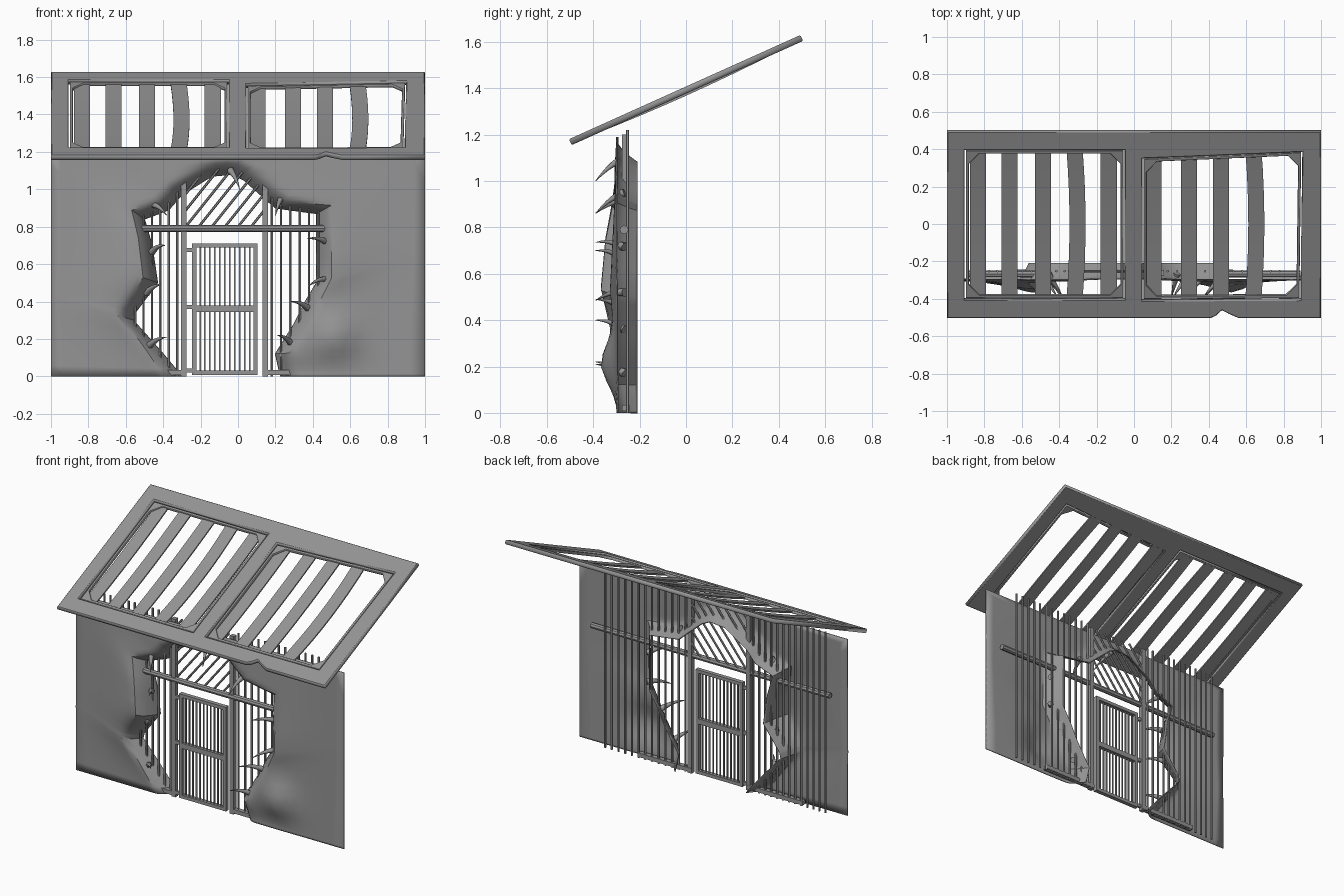
import bpy, bmesh, math
from mathutils import Vector

if bpy.data.objects.get("Cube"):
    bpy.data.objects.remove(bpy.data.objects["Cube"], do_unlink=True)

grey = bpy.data.materials.new("weathered_grey")
grey.use_nodes = True
grey.diffuse_color = (0.3, 0.3, 0.3, 1)
grey.node_tree.nodes["Principled BSDF"].inputs["Base Color"].default_value = (0.3, 0.3, 0.3, 1)


def add(name, data):
    ob = bpy.data.objects.new(name, data)
    bpy.context.collection.objects.link(ob)
    data.materials.append(grey)
    return ob


def from_bmesh(name, bm, smooth=True):
    bmesh.ops.recalc_face_normals(bm, faces=bm.faces)
    me = bpy.data.meshes.new(name)
    bm.to_mesh(me)
    bm.free()
    if smooth:
        me.shade_smooth()
        me.set_sharp_from_angle(angle=math.radians(35))
    return add(name, me)


def box(bm, x0, x1, y0, y1, z0, z1):
    verts = bmesh.ops.create_cube(bm, size=1)["verts"]
    for v in verts:
        v.co = ((x0 + x1) / 2 + v.co.x * (x1 - x0), (y0 + y1) / 2 + v.co.y * (y1 - y0),
                (z0 + z1) / 2 + v.co.z * (z1 - z0))


def rod(bm, a, b, r, sides=8):
    a, b = Vector(a), Vector(b)
    verts = bmesh.ops.create_cone(bm, cap_ends=True, segments=sides, radius1=r, radius2=r,
                                  depth=(b - a).length)["verts"]
    turn = (b - a).to_track_quat('Z', 'Y')
    for v in verts:
        v.co = turn @ v.co + (a + b) / 2


# Torn wall sheet: rim points are x, z and how far the sheet swells forward beside them
RIM = [(-.30, 0, 0), (-.40, .12, .01), (-.56, .30, .03), (-.55, .34, .03), (-.43, .50, .07),
       (-.46, .70, .05), (-.50, .84, .02), (-.37, .89, .01), (-.30, .97, .01), (-.14, 1.07, 0),
       (-.03, 1.08, 0), (.03, 1.05, 0), (.20, .90, .01), (.42, .87, .01), (.42, .50, .03),
       (.36, .40, .02), (.30, .28, .02), (.20, .12, .02), (.22, .03, 0), (.23, 0, 0)]
LEFT_TOP, RIGHT_TOP = RIM[6], RIM[13]
WALL_Y, TOP, RINGS, SPLIT = -.295, 1.19, 16, 3


def border_point(p, i):
    # Sides of the hole run to the wall's side edges, its top to the top edge
    if i <= RIM.index(LEFT_TOP) * SPLIT:
        return Vector((-1, p.y / LEFT_TOP[1] * TOP))
    if i >= RIM.index(RIGHT_TOP) * SPLIT:
        return Vector((1, p.y / RIGHT_TOP[1] * TOP))
    return Vector((-1 + 2 * (p.x - LEFT_TOP[0]) / (RIGHT_TOP[0] - LEFT_TOP[0]), TOP))


def wall_y(c, d, swell):
    pressed_in = .085 * max(0, 1 - d / .085) ** 1.3
    swollen = swell * d / .1 * math.exp(1 - d / .1)
    dent = .06 * math.exp(-((c.x - .52) ** 2 + (c.y - .21) ** 2) / .012) * min(1, d / .1)
    return WALL_Y + pressed_in - swollen - dent


rim = []
for a, b in zip(RIM, RIM[1:]):
    rim += [Vector(a).lerp(Vector(b), k / SPLIT) for k in range(SPLIT)]
rim.append(Vector(RIM[-1]))
bm = bmesh.new()
rows = []
for j in range(RINGS + 1):
    row = []
    for i, p in enumerate(rim):
        c = p.xy.lerp(border_point(p, i), (j / RINGS) ** 1.7)
        row.append(bm.verts.new((c.x, wall_y(c, (c - p.xy).length, p.z), c.y)))
    rows.append(row)
for r0, r1 in zip(rows, rows[1:]):
    for i in range(len(r0) - 1):
        bm.faces.new((r0[i], r0[i + 1], r1[i + 1], r1[i]))
wall = from_bmesh("torn_wall", bm)
solid = wall.modifiers.new("thickness", 'SOLIDIFY')
solid.thickness = .006
solid.offset = 0

# Grid of upright bars behind the wall
BAR_Y = -.252
bm = bmesh.new()
for i in range(13):
    for x in (.18 + .05 * i, -.325 - .045 * i):
        rod(bm, (x, BAR_Y, 0), (x, BAR_Y, 1.22), .007, sides=6)
from_bmesh("upright_bars", bm)

# Slanted bars above the door, clipped between the posts
bm = bmesh.new()
X0, X1, Z0, Z1, SLOPE = -.28, .14, .8, 1.2, 1.25
for i in range(10):
    x = X0 - .28 + .07 * i
    lo, hi = max(X0, x), min(X1, x + (Z1 - Z0) / SLOPE)
    if hi - lo > .02:
        rod(bm, (lo, BAR_Y, Z0 + (lo - x) * SLOPE), (hi, BAR_Y, Z0 + (hi - x) * SLOPE), .007, sides=6)
from_bmesh("slanted_bars", bm)

# Door posts, cross rail and base rails
bm = bmesh.new()
for x in (-.29, .145):
    box(bm, x - .015, x + .015, -.275, -.245, 0, 1.2)
from_bmesh("door_posts", bm, False)
bm = bmesh.new()
rod(bm, (-.89, -.267, .79), (.89, -.267, .79), .019)
from_bmesh("cross_rail", bm)
bm = bmesh.new()
for x0, x1 in ((-.70, -.28), (.13, .53)):
    box(bm, x0, x1, -.275, -.243, .008, .035)
from_bmesh("base_rails", bm, False)

# Barred door with hinges
bm = bmesh.new()
L, R, B, T = -.245, .105, .008, .71
for x in (L, R - .022):
    box(bm, x, x + .022, -.28, -.25, B, T)
for z in (B, .345, T - .022):
    box(bm, L, R, -.279, -.251, z, z + (.035 if z == .345 else .022))
for z in (.02, .36, .665):
    box(bm, -.28, L, -.273, -.257, z, z + .022)
for i in range(11):
    x = L + .042 + i * .0265
    box(bm, x - .004, x + .004, -.269, -.261, B, T)
from_bmesh("barred_door", bm, False)

# Curved spikes around the torn rim: head x, z then tip x, z
SPIKES = [(-.46, .92, -.38, .86), (-.46, .665, -.39, .70), (-.49, .445, -.41, .49),
          (-.48, .16, -.38, .21), (.48, .715, .37, .735), (.48, .52, .38, .485),
          (.38, .36, .28, .40), (.29, .17, .21, .22), (.23, .95, .20, .86), (-.04, 1.10, .01, 1.0)]
for n, (hx, hz, tx, tz) in enumerate(SPIKES):
    cu = bpy.data.curves.new("spike", 'CURVE')
    cu.dimensions = '3D'
    cu.bevel_depth = .02
    cu.bevel_resolution = 1
    cu.use_fill_caps = True
    sp = cu.splines.new('POLY')
    sp.points.add(5)
    for k, pt in enumerate(sp.points):
        t = k / 5
        z = hz + (tz - hz) * t + .012 * math.sin(math.pi * t)
        pt.co = (hx + (tx - hx) * t, -.265 - .125 * t, z, 1)
        pt.radius = 1 - .93 * t
    add(f"spike_{n + 1}", cu)

# Sloping roof: flat shapes drawn in the roof plane, then tilted
TILT = math.atan(.45)
STRETCH = 1 / math.cos(TILT)


def roof_plate(name, loops, half, bevel, lift):
    cu = bpy.data.curves.new(name, 'CURVE')
    cu.dimensions = '2D'
    cu.fill_mode = 'BOTH'
    cu.extrude = half
    cu.bevel_depth = bevel
    cu.bevel_resolution = 0
    cu.offset = -bevel
    for loop in loops:
        sp = cu.splines.new('POLY')
        sp.points.add(len(loop) - 1)
        for pt, (x, y) in zip(sp.points, loop):
            pt.co = (x, y * STRETCH, 0, 1)
        sp.use_cyclic_u = True
    ob = add(name, cu)
    ob.rotation_euler.x = TILT
    ob.location = (0, -lift * math.sin(TILT), 1.392 + lift * math.cos(TILT))


def chamfered(quad, c):
    out = []
    for i, p in enumerate(quad):
        p = Vector(p)
        for q in (quad[i - 1], quad[(i + 1) % 4]):
            out.append(tuple(p + (Vector(q) - p).normalized() * c))
    return out


def inset(quad, d):
    cx, cy = (sum(p[k] for p in quad) / 4 for k in (0, 1))
    return [(x - math.copysign(d, x - cx), y - math.copysign(d, y - cy)) for x, y in quad]


outline = [(-1, -.499), (.41, -.499), (.44, -.485), (.47, -.457), (.51, -.478), (.56, -.499),
           (1, -.499), (1, .499), (-1, .499)]
openings = [[(-.905, -.40), (-.05, -.40), (-.05, .40), (-.905, .40)],
            [(.045, -.405), (.89, -.40), (.90, .39), (.045, .355)]]
roof_plate("roof_frame", [outline] + openings, .009, .005, 0)
for side, q in zip(("right", "left"), openings):
    roof_plate(f"{side}_opening_lip", [inset(q, -.006), chamfered(inset(q, .022), .055)], .007, .002, -.004)

# Thin sagging roof slats; some are bent sideways
bm = bmesh.new()
STEPS = 8
for x, bend in ((-.835, 0), (-.665, 0), (-.487, 0), (-.318, .016), (-.135, 0),
                (.105, 0), (.293, 0), (.465, 0), (.638, .016)):
    prev = None
    for k in range(STEPS + 1):
        y = -.4 + .79 * k / STEPS
        arc = 1 - (y / .4) ** 2
        z = 1.385 + .45 * y - .012 * arc
        pair = [bm.verts.new((x + s * .043 + bend * arc, y, z)) for s in (-1, 1)]
        if prev:
            bm.faces.new((prev[0], prev[1], pair[1], pair[0]))
        prev = pair
slats = from_bmesh("roof_slats", bm, False)
solid = slats.modifiers.new("thickness", 'SOLIDIFY')
solid.thickness = .01
solid.offset = 0
